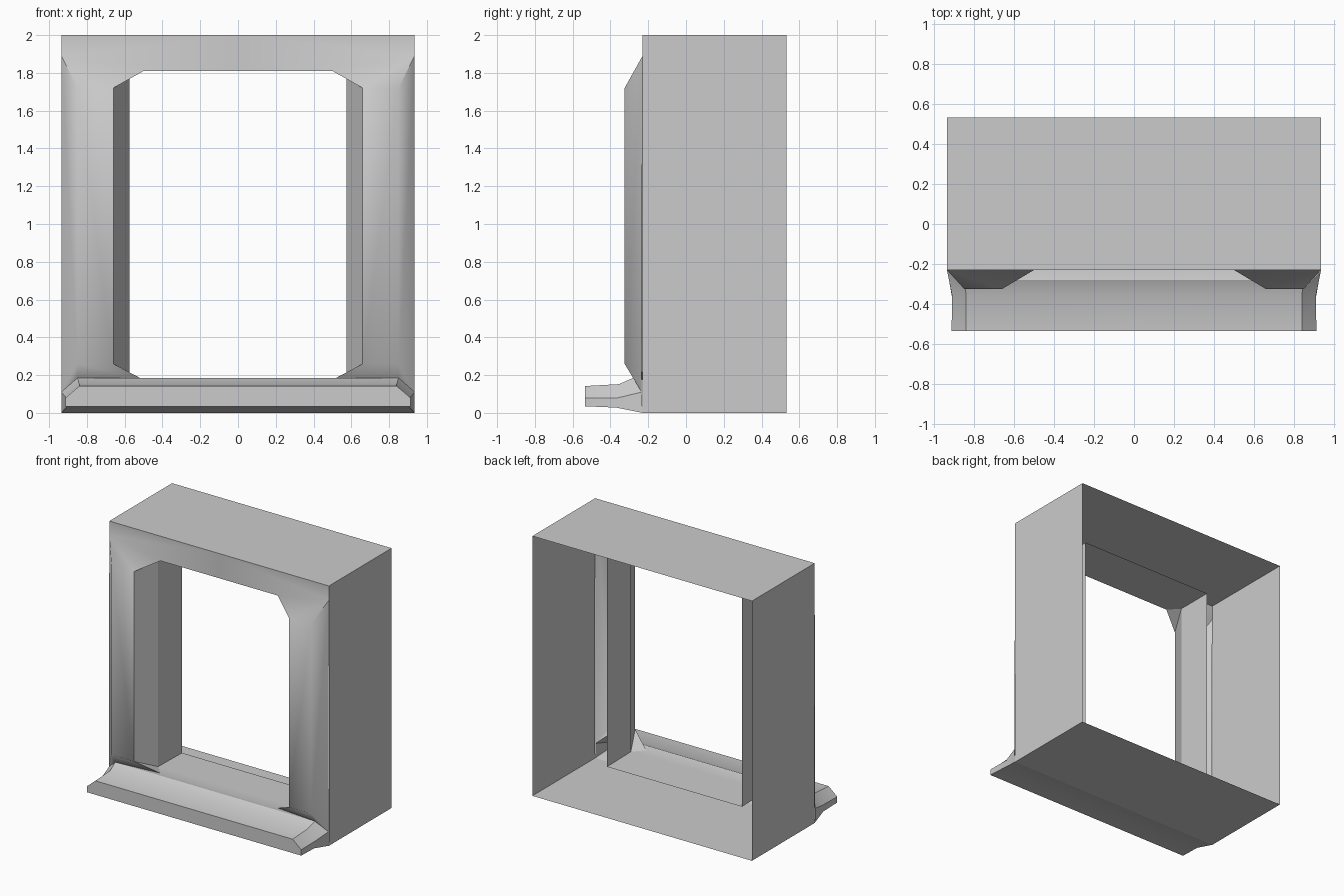
import bpy
from math import radians

if "Cube" in bpy.data.objects:
    bpy.data.objects.remove(bpy.data.objects["Cube"])

W, YF, YB = 0.935, -0.23, 0.533      # half width, front plane, back plane
JX, JY = 0.575, 0.14                 # jamb half width, depth of the inner lining
TOP, SILL = 1.81, 0.175              # opening head and sill height


def half_part(name, points, faces, angle):
    """Right half given as named points, mirrored to the left."""
    keys = list(points)
    mesh = bpy.data.meshes.new(name)
    mesh.from_pydata([points[k] for k in keys], [],
                     [[keys.index(k) for k in f.split()] for f in faces])
    obj = bpy.data.objects.new(name, mesh)
    bpy.context.collection.objects.link(obj)
    mod = obj.modifiers.new("Mirror", 'MIRROR')
    mod.use_clip = True
    bpy.ops.object.select_all(action='DESELECT')
    obj.select_set(True)
    bpy.context.view_layer.objects.active = obj
    bpy.ops.object.modifier_apply(modifier=mod.name)
    bpy.ops.object.shade_smooth_by_angle(angle=radians(angle))
    return obj


# Outer box: thin sheets, open at the back
half_part("outer_box", {
    "a": (0, YF, 0), "b": (W, YF, 0), "c": (W, YF, 2), "d": (0, YF, 2),
    "e": (0, YB, 0), "f": (W, YB, 0), "g": (W, YB, 2), "h": (0, YB, 2)},
    ["b f g c", "d c g h", "a e f b"], 30)

# Corner points shared by casing, lining and sill
head, head_in = (0.5, YF, TOP), (JX, -0.15, TOP)
foot, foot_in = (0.5, YF, SILL), (JX, -0.15, SILL)
sill_corner, sill_side = (0.85, -0.28, 0.185), (W, -0.235, 0.11)

# Front casing: flat header and raised side posts with clipped corners
half_part("front_casing", {
    "A": (W, YF, 2), "B": (0, YF, 2), "C": (0, YF, TOP), "D": head,
    "E": (W, YF, 1.89), "F": (0.85, -0.325, 1.72), "G": (0.66, -0.325, 1.72),
    "H": (0.66, -0.325, 0.26), "I": (0.85, -0.325, 0.26), "J": sill_side,
    "K": sill_corner, "L": foot, "M": head_in, "N": foot_in},
    ["A B C D E", "E D G F", "F G H I", "E F I J", "I H L K", "I K J",
     "G M N H", "D M G", "H N L"], 55)

# Inner lining of the opening: head, jamb and flat sill
half_part("opening_lining", {
    "C": (0, YF, TOP), "D": head, "M": head_in, "P": (JX, JY, TOP),
    "Q": (0, JY, TOP), "N": foot_in, "R": (JX, JY, SILL - 0.005),
    "S": (0, JY, SILL - 0.005), "L": foot, "K": sill_corner,
    "T": (0, -0.28, 0.185), "U": (0, YF, SILL), "V": (0, -0.15, SILL)},
    ["C Q P M D", "M P R N", "S V N R", "V U L N", "U T K L"], 30)

# Projecting sill: sections lofted from the wall out to the nose
sections = [
    [(0, YF, 0), (W, YF, 0), sill_side, sill_corner, (0, -0.28, 0.185)],
    [(0, -0.37, 0.028), (0.91, -0.37, 0.028), (0.91, -0.36, 0.08),
     (0.84, -0.355, 0.152), (0, -0.355, 0.152)],
    [(0, -0.535, 0.035), (0.913, -0.535, 0.035), (0.913, -0.535, 0.08),
     (0.84, -0.535, 0.142), (0, -0.535, 0.142)]]
pts = {f"{s}{i}": p for s, sec in enumerate(sections) for i, p in enumerate(sec)}
loft = [f"{s}{i} {s}{i+1} {s+1}{i+1} {s+1}{i}" for s in range(2) for i in range(4)]
half_part("projecting_sill", pts, loft + ["20 21 22 23 24"], 25)
